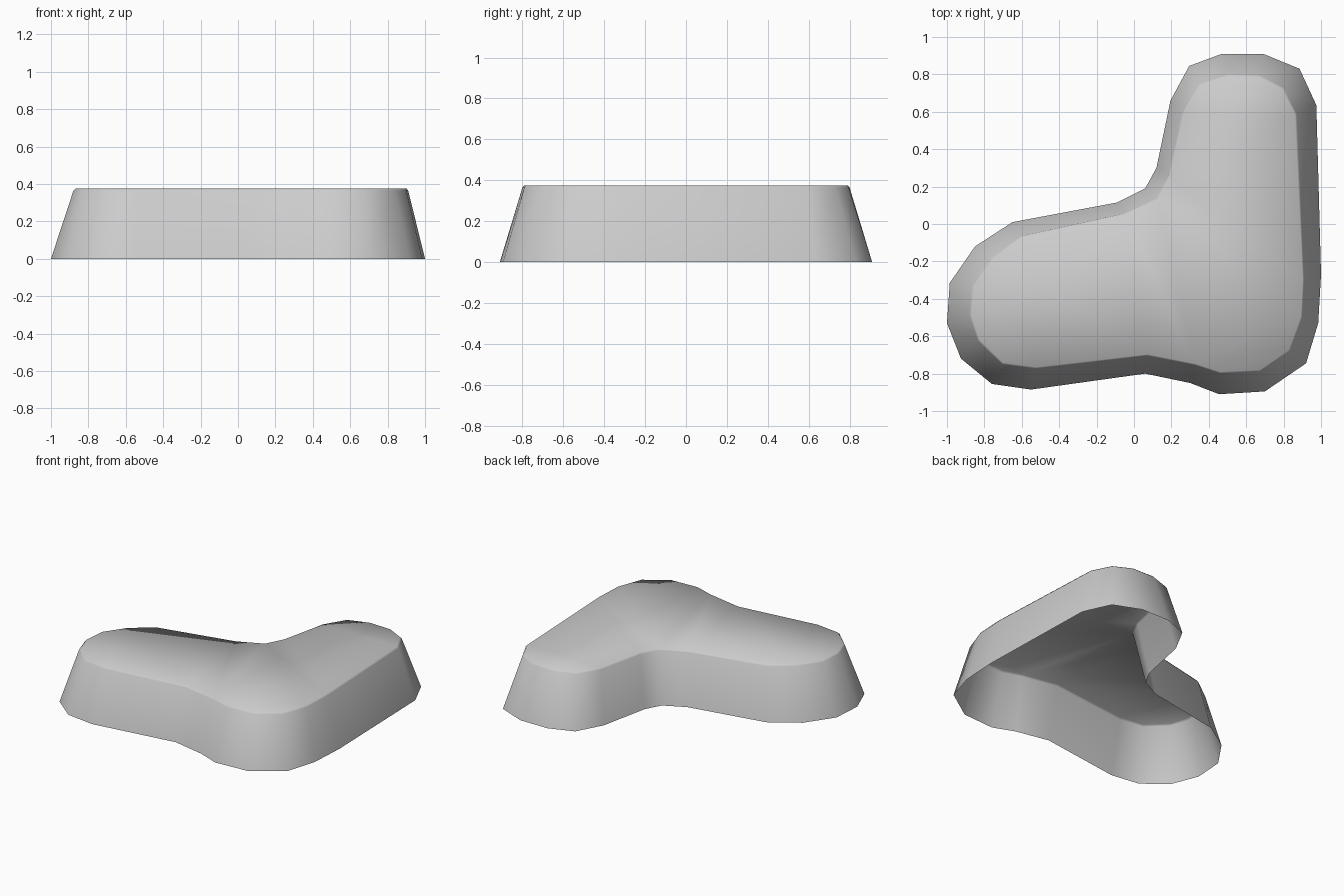
import bpy
import bmesh
from mathutils import Vector

# Remove the default cube only
cube = bpy.data.objects.get("Cube")
if cube:
    bpy.data.objects.remove(cube, do_unlink=True)

HEIGHT = 0.375
SHOULDER = 0.364   # where the sloped wall meets the small rim chamfer
CHAMFER = 0.09     # chamfer inset as a share of the wall's lean

# Plan outline, clockwise from the back arm: foot x, foot y, rim x, rim y
OUTLINE = [
    (.47, .91, .50, .80), (.69, .91, .67, .795), (.885, .83, .80, .73),
    (.975, .635, .87, .59), (1, -.27, .91, -.295), (.985, -.53, .90, -.50),
    (.92, -.745, .835, -.68), (.70, -.895, .675, -.79), (.455, -.91, .46, -.80),
    (.30, -.85, .325, -.755), (.06, -.80, .07, -.705), (-.55, -.885, -.525, -.775),
    (-.76, -.855, -.705, -.75), (-.925, -.72, -.835, -.625), (-1, -.53, -.88, -.49),
    (-.985, -.315, -.865, -.33), (-.85, -.12, -.76, -.18), (-.65, .01, -.605, -.065),
    (-.09, .115, -.055, .055), (.06, .19, .12, .135), (.12, .30, .185, .26),
    (.195, .66, .26, .60), (.295, .845, .35, .75),
]

# Strips of faces that span the flat top from one rim side to the other
TOP_FACES = [
    (22, 0, 1, 2), (21, 22, 2, 3), (20, 21, 3, 4), (19, 20, 4, 5),
    (9, 19, 5, 6), (6, 7, 8, 9), (18, 19, 9, 10), (16, 18, 10, 11),
    (16, 17, 18), (15, 16, 11, 12), (14, 15, 12, 13),
]


def make_material(name, colour):
    mat = bpy.data.materials.new(name)
    mat.use_nodes = True
    mat.diffuse_color = colour
    mat.node_tree.nodes["Principled BSDF"].inputs["Base Color"].default_value = colour
    return mat


def bridge(bm, lower, upper):
    """Join two closed rings with a band of quads."""
    count = len(lower)
    for i in range(count):
        j = (i + 1) % count
        bm.faces.new((lower[j], lower[i], upper[i], upper[j]))


bm = bmesh.new()
foot_ring, shoulder_ring, top_ring = [], [], []
for foot_x, foot_y, rim_x, rim_y in OUTLINE:
    foot = Vector((foot_x, foot_y, 0))
    rim = Vector((rim_x, rim_y, 0))
    crest = rim + (rim - foot) * CHAMFER
    foot_ring.append(bm.verts.new(foot))
    shoulder_ring.append(bm.verts.new((rim.x, rim.y, SHOULDER)))
    top_ring.append(bm.verts.new((crest.x, crest.y, HEIGHT)))

# Sloped wall and rim chamfer; the underside stays open
bridge(bm, foot_ring, shoulder_ring)
bridge(bm, shoulder_ring, top_ring)

# Flat top
top = [bm.faces.new([top_ring[i] for i in ids]) for ids in TOP_FACES]

# Make every face point outward, and shade smooth
bmesh.ops.recalc_face_normals(bm, faces=bm.faces[:])
bm.normal_update()
if top[0].normal.z < 0:
    bmesh.ops.reverse_faces(bm, faces=bm.faces[:])
for face in bm.faces:
    face.smooth = True

mesh = bpy.data.meshes.new("bent_shell")
bm.to_mesh(mesh)
bm.free()
mesh.materials.append(make_material("light_grey", (0.6, 0.6, 0.6, 1)))
shell = bpy.data.objects.new("bent_shell", mesh)
bpy.context.collection.objects.link(shell)
